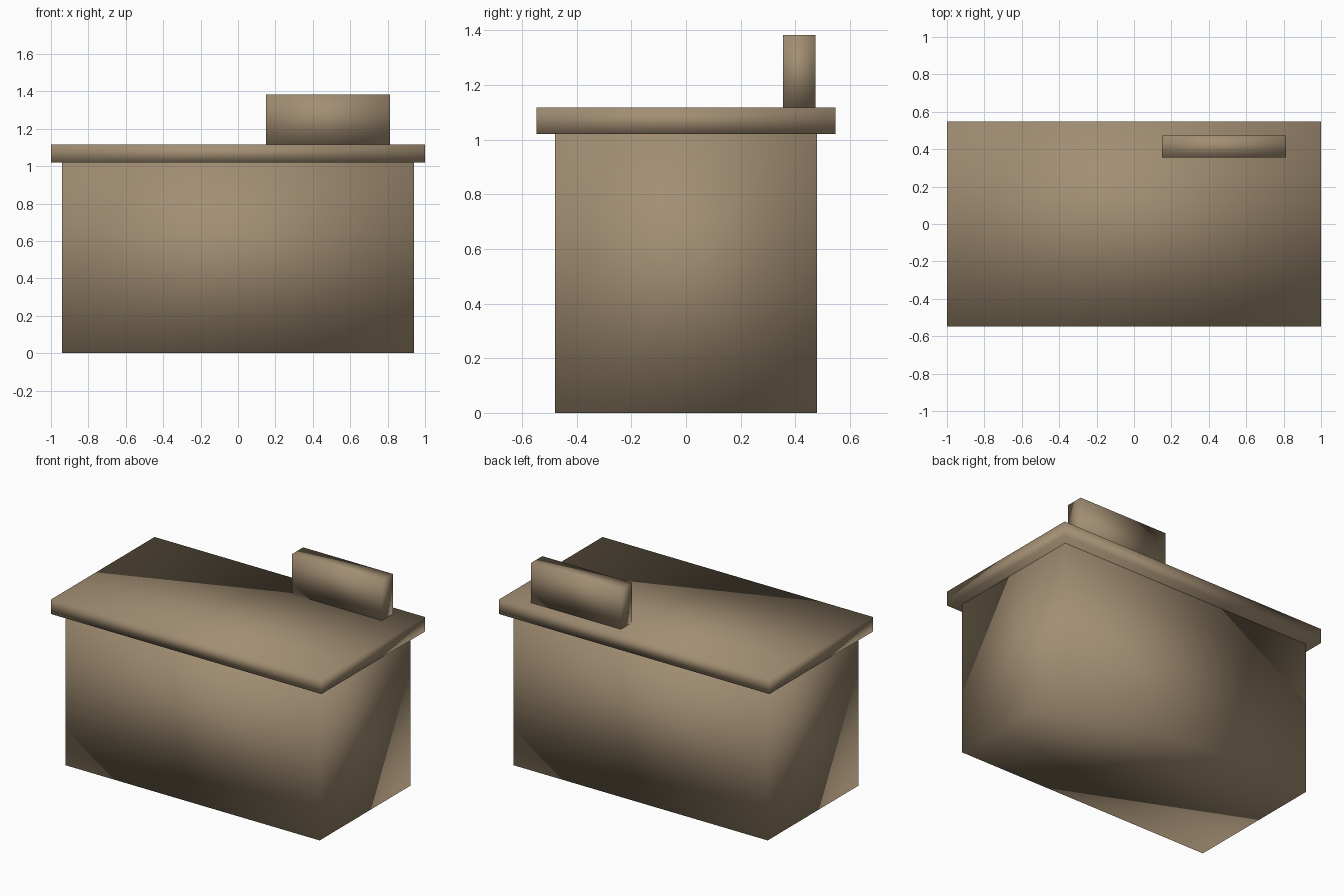
import bpy

cube = bpy.data.objects.get("Cube")
if cube:
    bpy.data.objects.remove(cube, do_unlink=True)

# Single brown finish
brown = bpy.data.materials.new("warm_brown")
colour = (0.36, 0.27, 0.17, 1.0)
brown.use_nodes = True
brown.diffuse_color = colour
shader = next(n for n in brown.node_tree.nodes if n.type == 'BSDF_PRINCIPLED')
shader.inputs["Base Color"].default_value = colour


def block(name, low, high):
    """Smooth-shaded box between two opposite corners."""
    centre = [(a + b) / 2 for a, b in zip(low, high)]
    bpy.ops.mesh.primitive_cube_add(size=1, location=centre)
    obj = bpy.context.object
    obj.name = name
    obj.scale = [b - a for a, b in zip(low, high)]
    bpy.ops.object.transform_apply(location=False, rotation=False, scale=True)
    obj.data.materials.append(brown)
    bpy.ops.object.shade_smooth()
    return obj


# Solid counter body
block("counter_body", (-0.94, -0.48, 0), (0.94, 0.48, 1.02))
# Overhanging slab
block("counter_top", (-1, -0.547, 1.02), (1, 0.547, 1.117))
# Upright panel near the back edge
block("upright_panel", (0.15, 0.355, 1.117), (0.814, 0.474, 1.383))
